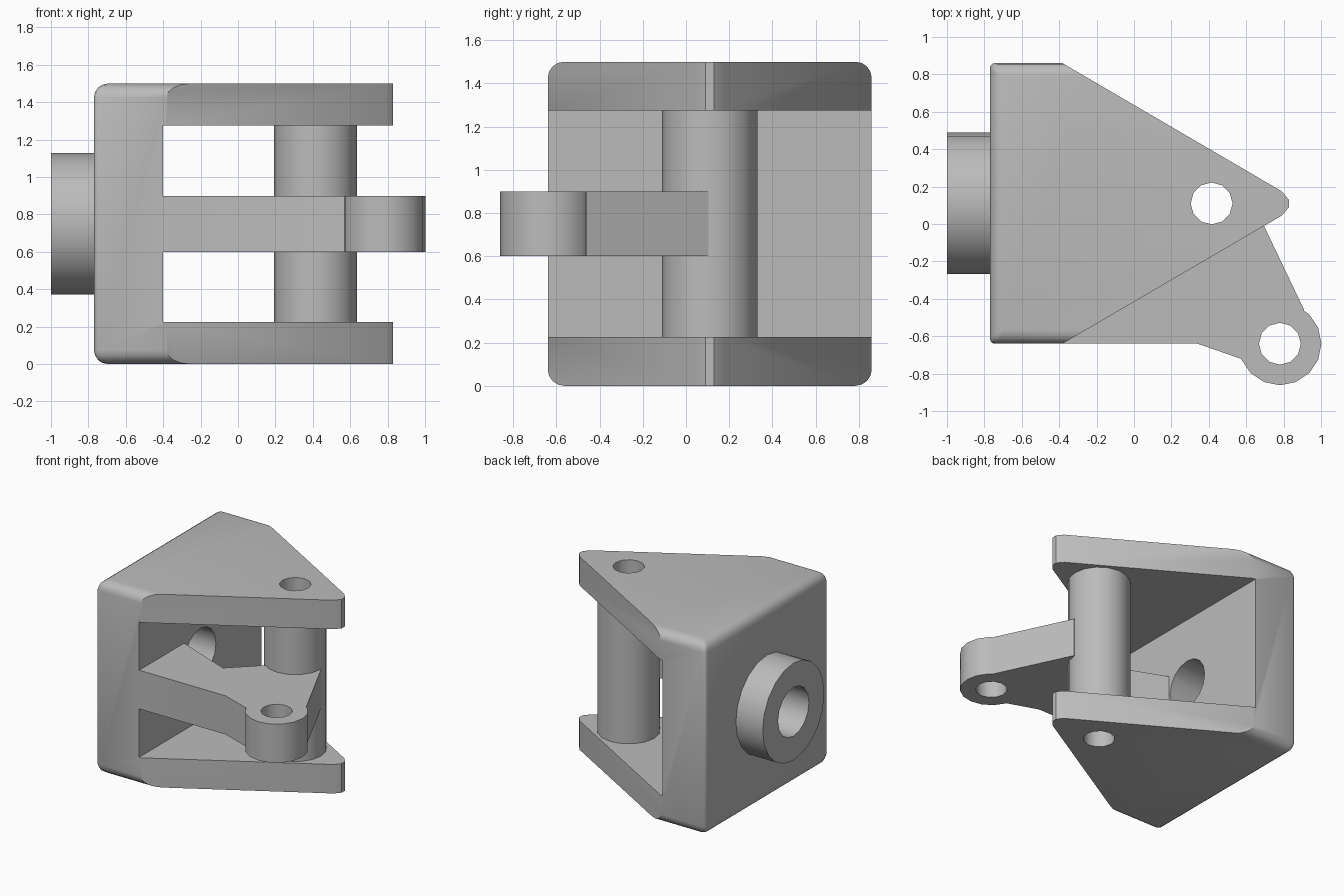
import bpy, bmesh, math
from mathutils import Matrix, Vector

old = bpy.data.objects.get("Cube")
if old:
    bpy.data.objects.remove(old, do_unlink=True)

grey = bpy.data.materials.new("plain_grey")
grey.use_nodes = True
grey.diffuse_color = (0.5, 0.5, 0.5, 1)
grey.node_tree.nodes["Principled BSDF"].inputs["Base Color"].default_value = (0.5, 0.5, 0.5, 1)


def finish(name, bm):
    bmesh.ops.recalc_face_normals(bm, faces=bm.faces)
    mesh = bpy.data.meshes.new(name)
    bm.to_mesh(mesh)
    bm.free()
    mesh.materials.append(grey)
    obj = bpy.data.objects.new(name, mesh)
    bpy.context.collection.objects.link(obj)
    return obj


def box_mesh(lo, hi):
    bm = bmesh.new()
    lo, hi = Vector(lo), Vector(hi)
    size = Matrix.Diagonal((*(hi - lo), 1))
    bmesh.ops.create_cube(bm, size=1, matrix=Matrix.Translation((lo + hi) / 2) @ size)
    return bm


def prism(name, outline, z0, z1):
    bm = bmesh.new()
    base = bm.faces.new([bm.verts.new((x, y, z0)) for x, y in outline])
    grown = bmesh.ops.extrude_face_region(bm, geom=[base])["geom"]
    verts = [v for v in grown if isinstance(v, bmesh.types.BMVert)]
    bmesh.ops.translate(bm, verts=verts, vec=(0, 0, z1 - z0))
    return finish(name, bm)


def cylinder(name, centre, radius, length, sides, axis="Z"):
    bm = bmesh.new()
    turn = Matrix.Rotation(math.pi / 2, 4, "Y") if axis == "X" else Matrix()
    bmesh.ops.create_cone(bm, cap_ends=True, segments=sides, radius1=radius, radius2=radius,
                          depth=length, matrix=Matrix.Translation(centre) @ turn)
    return finish(name, bm)


def combine(target, tool, operation):
    """Apply a boolean and discard the helper shape."""
    tool.hide_render = True
    mod = target.modifiers.new("boolean", "BOOLEAN")
    mod.operation, mod.object, mod.solver = operation, tool, "EXACT"
    apply_modifier(target, mod)
    bpy.data.objects.remove(tool, do_unlink=True)


def apply_modifier(obj, mod):
    select(obj)
    bpy.ops.object.modifier_apply(modifier=mod.name)


def select(obj):
    bpy.ops.object.select_all(action="DESELECT")
    obj.select_set(True)
    bpy.context.view_layer.objects.active = obj


MID_Y, MID_Z, HEIGHT = 0.11, 0.75, 1.5
BACK, WALL = -0.77, -0.40
PIN = (0.415, MID_Y, MID_Z)
LUG = (0.78, -0.64, MID_Z)

# Bracket body: a box with rounded long edges and back rim
bm = box_mesh((BACK, -0.64, 0), (1, 0.86, HEIGHT))
weight = bm.edges.layers.float.new("bevel_weight_edge")
for e in bm.edges:
    a, b = (v.co for v in e.verts)
    if abs(a.x - b.x) > 0.1:
        e[weight] = 1
    elif max(a.x, b.x) < 0:
        e[weight] = 0.35 if abs(a.z - b.z) > 0.1 else 1
body = finish("bracket_body", bm)
bevel = body.modifiers.new("rounding", "BEVEL")
bevel.limit_method, bevel.width, bevel.segments = "WEIGHT", 0.075, 4
apply_modifier(body, bevel)

# Tapered plan shape, then the gap between the two plates
half = [(-1.0, 0.76), (WALL, 0.76), (0.79, 0.065), (0.828, 0.02)]
plan = [(x, MID_Y + d) for x, d in half] + [(x, MID_Y - d) for x, d in reversed(half)]
combine(body, prism("plan_cutter", plan, -0.1, 1.6), "INTERSECT")
combine(body, finish("gap_cutter", box_mesh((WALL, -1, 0.225), (1.2, 1.2, 1.275))), "DIFFERENCE")

# Round mounting collar on the back
collar = cylinder("mounting_collar", (-0.885, MID_Y, MID_Z), 0.378, 0.23, 20, "X")

# Hollow pivot pin between the plates
pin = cylinder("pivot_pin", PIN, 0.222, 1.05, 16)

# Bent arm reaching from the wall to the pin and the lug
arm = prism("link_arm", [(WALL, -0.64), (0.34, -0.64), (0.57, -0.72), LUG[:2], (0.91, -0.46),
                         (0.64, 0.105), (0.45, 0.1), (0.06, -0.27), (WALL, -0.09)], 0.6, 0.9)
combine(arm, cylinder("lug", LUG, 0.222, 0.3, 16), "UNION")

# Bored holes
for part in (body, collar):
    combine(part, cylinder("bore", (-0.7, MID_Y, MID_Z), 0.19, 0.9, 16, "X"), "DIFFERENCE")
for part in (body, pin, arm):
    combine(part, cylinder("pin_hole", PIN, 0.112, 2, 12), "DIFFERENCE")
combine(arm, cylinder("lug_hole", LUG, 0.112, 1, 12), "DIFFERENCE")

# Smooth shading with crisp edges
for part in (body, collar, pin, arm):
    select(part)
    bpy.ops.object.shade_smooth_by_angle(angle=math.radians(31))
